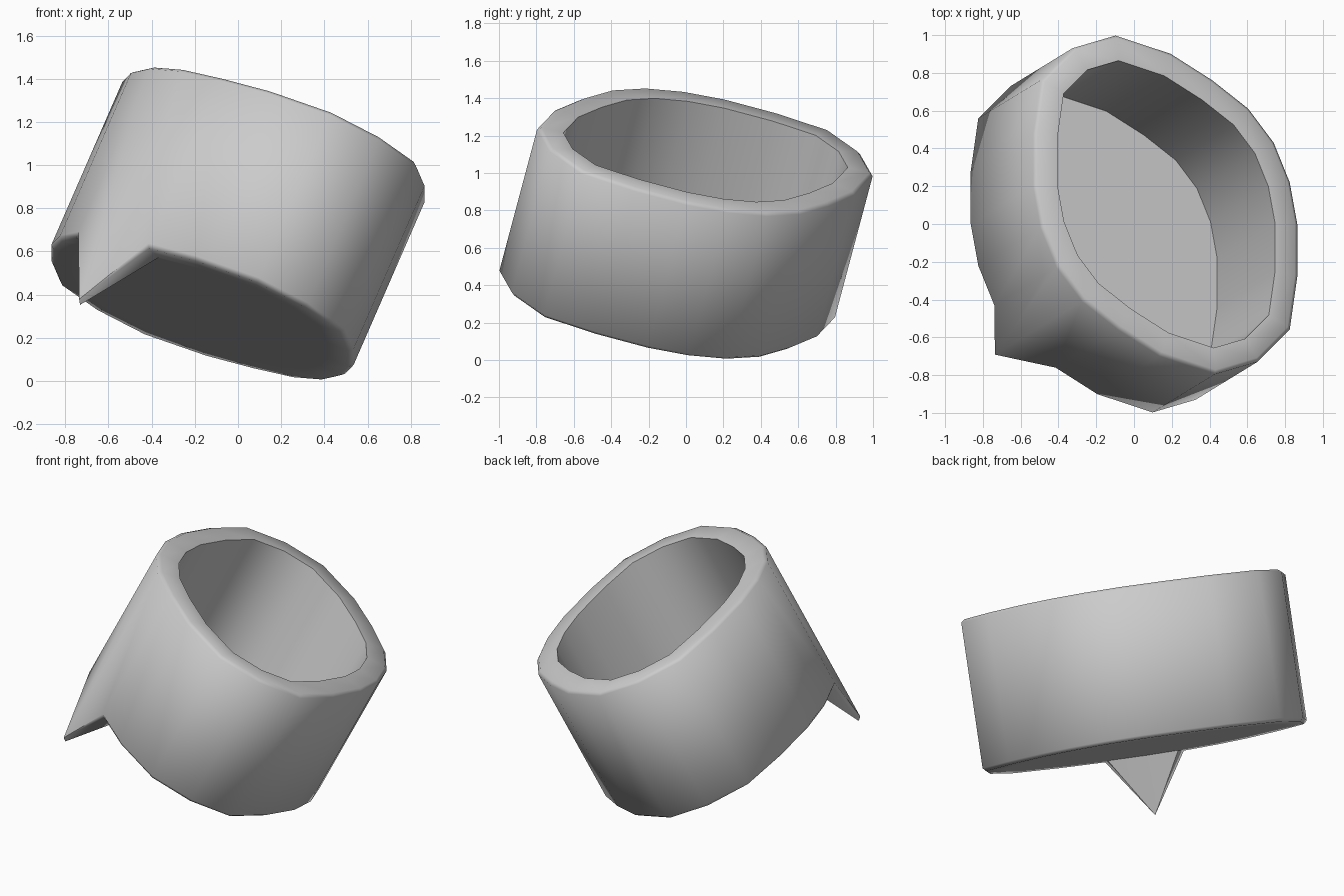
import bpy, bmesh
from mathutils import Vector

if "Cube" in bpy.data.objects:
    bpy.data.objects.remove(bpy.data.objects["Cube"])

# Tilted frame of the cup: axis spans bottom centre to rim centre
CENTRE = Vector((0, 0, 0.73))
AXIS = Vector((0.33, 0.202, 0.757))
N = AXIS.normalized()

# Half of the rim outline (x, y offsets seen from above), other half is point-mirrored
half = [(-0.262, 0.897), (0.03, 0.80), (0.25, 0.66), (0.44, 0.51), (0.575, 0.33),
        (0.66, 0.12), (0.70, -0.10), (0.70, -0.38), (0.66, -0.66), (0.49, -0.83)]
outline = half + [(-x, -y) for x, y in half]
flat = [Vector((x, y, -(N.x * x + N.y * y) / N.z)) for x, y in outline]
count = len(flat)


def inset(d):
    """Outline moved inward in its plane by an even distance."""
    out = []
    for i, p in enumerate(flat):
        a = (p - flat[i - 1]).normalized()
        b = (flat[(i + 1) % count] - p).normalized()
        na, nb = a.cross(N), b.cross(N)
        m = (na + nb).normalized()
        if m.dot(p) > 0:
            m = -m
        out.append(p + m * d / max(abs(m.dot(na)), 0.5))
    return out


bm = bmesh.new()


def ring(d, t):
    """Ring of vertices inset by d at height fraction t along the axis."""
    return [bm.verts.new(CENTRE + AXIS * (t - 0.5) + p) for p in inset(d)]


# Rings from the underside, up the outer wall, over the rim and down to the floor
rings = [ring(0.12, -0.02), ring(0.02, -0.02), ring(0, 0.002), ring(0, 0.998),
         ring(0.02, 1.018), ring(0.135, 1.018), ring(0.135, 0.09)]

# Pull one lower corner down along the axis to make the spike
SPIKE = 13
for r in rings[1:3]:
    r[SPIKE].co -= N * 0.34

for k, (lo, hi) in enumerate(zip(rings, rings[1:])):
    for i in range(count):
        j = (i + 1) % count
        quad = [lo[i], lo[j], hi[j], hi[i]]
        if k == 0 and SPIKE in (i, j):
            # Spike faces fold from the tip to the neighbouring inner corners
            s = quad.index(hi[SPIKE])
            q = quad[s:] + quad[:s]
            bm.faces.new(q[:3])
            bm.faces.new([q[0], q[2], q[3]])
        else:
            bm.faces.new(quad)
bm.faces.new(rings[0])
bm.faces.new(rings[-1])
bmesh.ops.recalc_face_normals(bm, faces=bm.faces[:])

mesh = bpy.data.meshes.new("tilted_cup")
bm.to_mesh(mesh)
bm.free()
cup = bpy.data.objects.new("tilted_cup", mesh)
bpy.context.collection.objects.link(cup)

# Smooth walls and rounded rims, crisp inner edge
bpy.context.view_layer.objects.active = cup
cup.select_set(True)
bpy.ops.object.shade_smooth_by_angle(angle=1.0)
